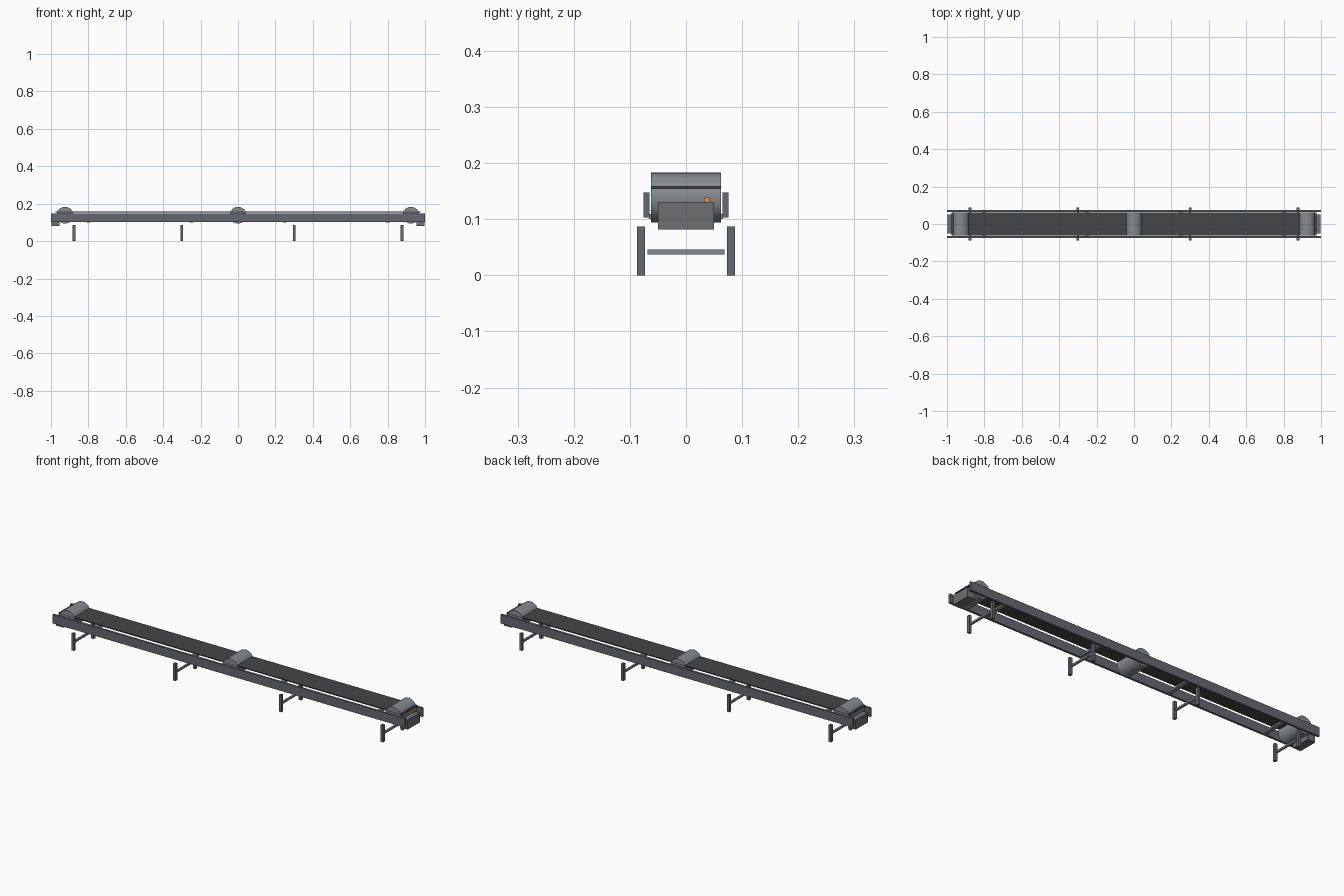
import bpy, math

if "Cube" in bpy.data.objects:
    bpy.data.objects.remove(bpy.data.objects["Cube"])


def material(name, rgb):
    m = bpy.data.materials.new(name)
    m.diffuse_color = (*rgb, 1)
    m.use_nodes = True
    m.node_tree.nodes["Principled BSDF"].inputs["Base Color"].default_value = m.diffuse_color
    return m


STEEL = material("steel", (0.13, 0.14, 0.16))
DRUM = material("drum_grey", (0.24, 0.26, 0.28))
RUBBER = material("rubber", (0.06, 0.06, 0.065))
HOUSING = material("housing", (0.16, 0.16, 0.17))
ORANGE = material("orange", (0.8, 0.25, 0.05))


def box(name, x, y, z, mat):
    """Box from (min, max) ranges."""
    lo, hi = zip(x, y, z)
    bpy.ops.mesh.primitive_cube_add(
        size=1, location=[(a + b) / 2 for a, b in zip(lo, hi)])
    o = bpy.context.object
    o.name = name
    o.scale = [b - a for a, b in zip(lo, hi)]
    bpy.ops.object.transform_apply(location=False, rotation=False, scale=True)
    o.data.materials.append(mat)
    return o


# Belt slab
box("belt", (-0.975, 0.975), (-0.062, 0.062), (0.154, 0.159), RUBBER)

# Side rails
for side, s in (("front", -1), ("back", 1)):
    box(f"{side}_rail", (-1, 1), sorted((s * 0.065, s * 0.076)), (0.103, 0.148), STEEL)

# Drums
for name, x in (("left", -0.925), ("middle", 0), ("right", 0.925)):
    bpy.ops.mesh.primitive_cylinder_add(
        vertices=32, radius=0.0445, depth=0.124,
        location=(x, 0, 0.1385), rotation=(math.pi / 2, 0, 0))
    drum = bpy.context.object
    drum.name = f"{name}_drum"
    drum.data.materials.append(DRUM)
    bpy.ops.object.shade_smooth_by_angle(angle=math.radians(40))

# End housings
for name, s in (("left", -1), ("right", 1)):
    box(f"{name}_end_housing", sorted((s * 0.955, s * 0.998)),
        (-0.05, 0.05), (0.082, 0.131), HOUSING)

# Sensor light above the right housing
box("sensor_light", (0.964, 0.976), (0.032, 0.042), (0.131, 0.139), ORANGE)

# Cross beams joining the rails
for i, x in enumerate((-0.8, -0.25, 0.25, 0.8)):
    box(f"cross_beam_{i + 1}", (x - 0.01, x + 0.01), (-0.066, 0.066), (0.1, 0.109), DRUM)

# Leg pairs with stretchers
for i, x in enumerate((-0.877, -0.3, 0.3, 0.877)):
    for side, s in (("front", -1), ("back", 1)):
        box(f"{side}_leg_{i + 1}", (x - 0.007, x + 0.007),
            sorted((s * 0.073, s * 0.087)), (0, 0.087), STEEL)
    box(f"leg_stretcher_{i + 1}", (x - 0.005, x + 0.005),
        (-0.069, 0.069), (0.037, 0.046), DRUM)
